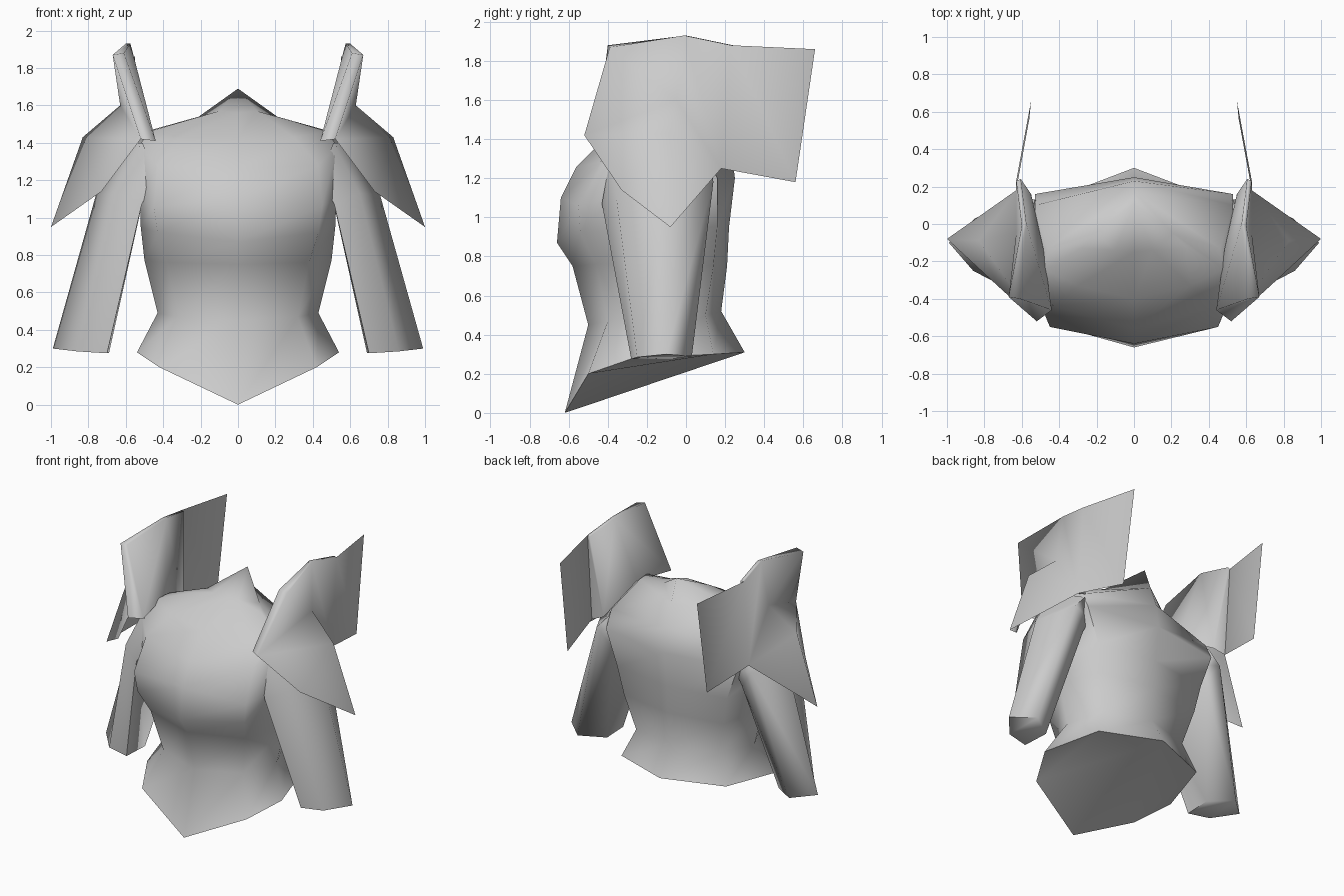
import bpy, bmesh, math

grey = bpy.data.materials.new("plain_grey")
grey.diffuse_color = (0.6, 0.6, 0.6, 1)


def make(name, verts, faces, mirror=False, angle=75):
    """Mesh object from points and faces, smooth shaded, optionally mirrored."""
    me = bpy.data.meshes.new(name)
    me.from_pydata(verts, [], faces)
    bm = bmesh.new()
    bm.from_mesh(me)
    bmesh.ops.recalc_face_normals(bm, faces=bm.faces)
    bm.to_mesh(me)
    bm.free()
    me.materials.append(grey)
    ob = bpy.data.objects.new(name, me)
    bpy.context.collection.objects.link(ob)
    if mirror:
        m = ob.modifiers.new("mirror", "MIRROR")
        m.use_mirror_merge = False
    bpy.ops.object.select_all(action="DESELECT")
    ob.select_set(True)
    bpy.context.view_layer.objects.active = ob
    bpy.ops.object.shade_smooth_by_angle(angle=math.radians(angle))
    return ob


def loft(rings):
    """Quads joining closed rings with equal point counts."""
    n = len(rings[0])
    verts = [p for r in rings for p in r]
    faces = [(i * n + j, i * n + (j + 1) % n, (i + 1) * n + (j + 1) % n, (i + 1) * n + j)
             for i in range(len(rings) - 1) for j in range(n)]
    return verts, faces


# Torso: half rings from front centre to back centre, hem to neck
half_rings = [
    [(0, -.62, 0), (.42, -.5, .2), (.54, -.27, .28), (.42, .14, .3), (0, .3, .31)],
    [(0, -.5, .45), (.32, -.4, .47), (.43, -.17, .49), (.33, .1, .5), (0, .18, .52)],
    [(0, -.58, .75), (.38, -.46, .76), (.5, -.17, .77), (.4, .14, .75), (0, .21, .75)],
    [(0, -.66, .87), (.43, -.54, .92), (.52, -.22, .95), (.44, .16, .95), (0, .22, .95)],
    [(0, -.64, 1.1), (.45, -.55, 1.06), (.52, -.38, 1.1), (.53, .16, 1.2), (0, .25, 1.2)],
    [(0, -.56, 1.26), (.43, -.44, 1.28), (.53, -.35, 1.38), (.53, .1, 1.32), (0, .23, 1.37)],
    [(0, -.4, 1.42), (.3, -.33, 1.43), (.48, -.24, 1.46), (.46, -.13, 1.47), (0, .17, 1.53)],
    [(0, -.15, 1.56), (.1, -.14, 1.57), (.28, -.13, 1.52), (.21, -.05, 1.54), (0, .11, 1.69)],
]
rings = [h + [(-x, y, z) for x, y, z in h[-2:0:-1]] for h in half_rings]
verts, faces = loft(rings)
t = len(verts) - 8
faces += [(0, 1, 4), (1, 2, 3, 4), (0, 4, 7), (7, 4, 5, 6),   # hem cap, split on the centre line
          (t, t + 1, t + 4), (t + 1, t + 2, t + 3, t + 4),    # neck cap
          (t, t + 4, t + 7), (t + 7, t + 4, t + 5, t + 6)]
make("torso", verts, faces)

# Sleeves: five-sided tubes, cuff to shoulder (outer, back, inner back, inner front, front)
arm_rings = [
    [(.99, -.1, .3), (.85, .03, .29), (.69, -.08, .275), (.7, -.28, .275), (.86, -.25, .285)],
    [(.76, -.1, 1.12), (.62, .14, 1.18), (.52, .1, 1.04), (.515, -.43, 1.07), (.65, -.36, 1.13)],
    [(.6, -.12, 1.4), (.53, .13, 1.28), (.46, .1, 1.15), (.44, -.36, 1.22), (.51, -.37, 1.4)],
]
verts, faces = loft(arm_rings)
faces += [tuple(range(5)), tuple(range(10, 15))]
make("sleeve", verts, faces, mirror=True, angle=80)

# Shoulder guards: upright plate with a thin inner side, drooping wing and rear plate
verts = [
    (.67, -.39, 1.87), (.6, -.01, 1.93), (.63, .23, 1.88),    # 0-2 top edge
    (.52, -.52, 1.42), (.63, -.05, 1.6), (.63, .18, 1.25),    # 3-5 fold
    (.83, -.09, 1.43), (.73, -.33, 1.14), (1.0, -.08, .95),   # 6-8 wing
    (.61, -.4, 1.88), (.575, 0, 1.93), (.605, .24, 1.88),     # 9-11 inner top
    (.44, -.46, 1.41), (.485, -.13, 1.45), (.55, .16, 1.28),  # 12-14 inner bottom
    (.55, .66, 1.86), (.56, .56, 1.18),                       # 15-16 rear plate
    (.63, .23, 1.88), (.63, .18, 1.25),                       # 17-18 back edge
]
faces = [(0, 1, 4, 3), (1, 2, 5, 4),
         (3, 4, 6), (4, 5, 6), (3, 6, 7), (7, 6, 8), (6, 5, 8),
         (9, 12, 10), (12, 13, 10), (10, 13, 14, 11),
         (0, 9, 10, 1), (1, 10, 11, 2), (0, 3, 12, 9),
         (2, 15, 16, 5), (17, 11, 14, 18)]
make("shoulder_guard", verts, faces, mirror=True, angle=180)
